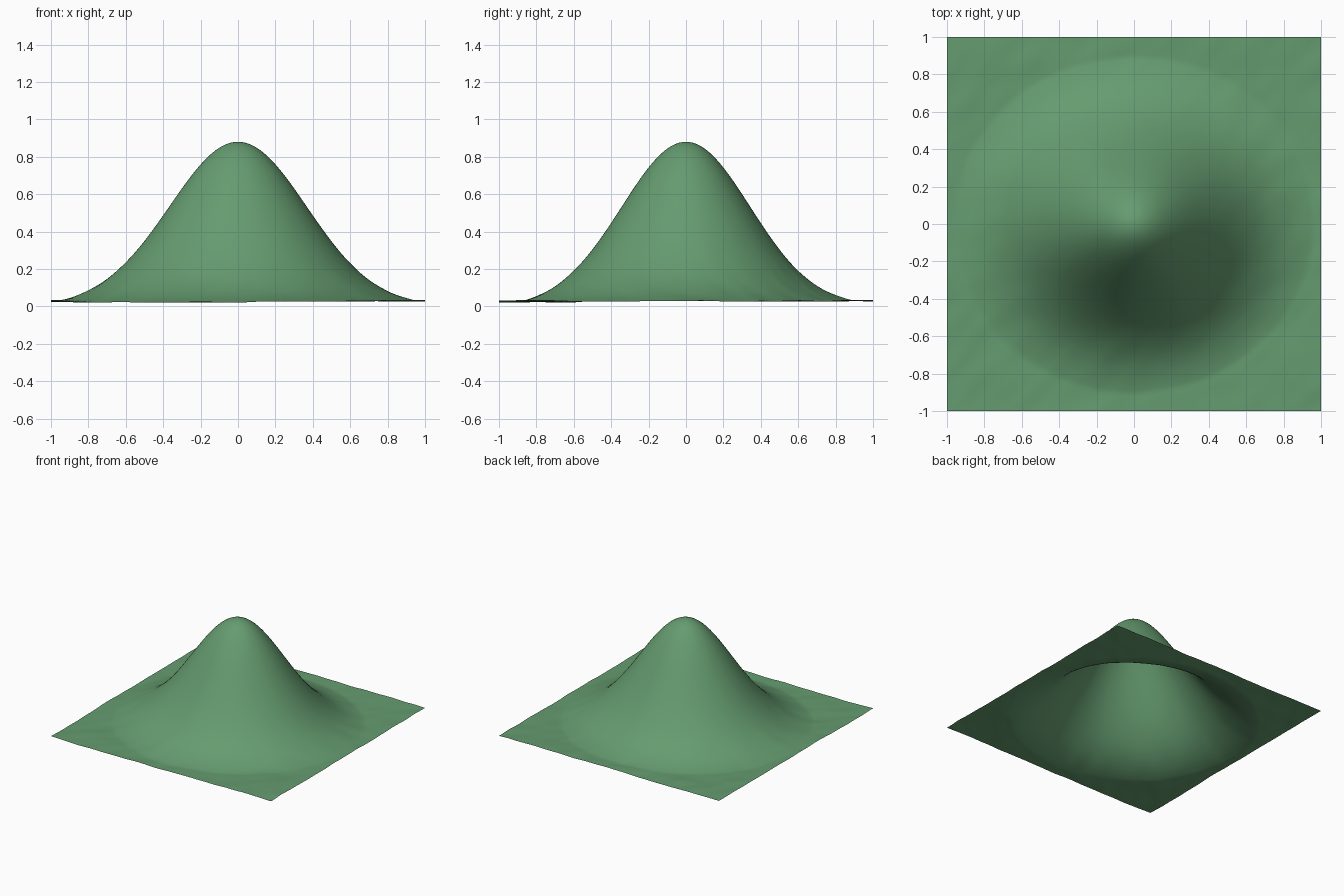
import bpy, bmesh, math
from mathutils import Vector, noise

if "Cube" in bpy.data.objects:
    bpy.data.objects.remove(bpy.data.objects["Cube"])

SEGMENTS = 128
PEAK = 0.88


def ripple(x, y):
    # Gentle ground noise, stretched along the diagonal
    u, v = (x + y) * 0.71, (y - x) * 0.71
    return (0.011 * noise.noise(Vector((u * 1.6 + 3, v * 2.6, 0.4)))
            + 0.005 * noise.noise(Vector((u * 5, v * 9, 2.7))))


def height(x, y):
    # Bell-shaped hill, slightly wider in x, rising out of rippled ground
    hill = PEAK * math.exp(-x * x / 0.27 - y * y / 0.235)
    wobble = ripple(x, y)
    rough = min(1.0, (x * x + y * y) / 0.5)
    return max(0.0, 0.029 + wobble, hill + wobble * rough * 0.7)


# Terrain sheet
bm = bmesh.new()
bmesh.ops.create_grid(bm, x_segments=SEGMENTS, y_segments=SEGMENTS, size=1)
for v in bm.verts:
    v.co.z = height(v.co.x, v.co.y)
for f in bm.faces:
    f.smooth = True
mesh = bpy.data.meshes.new("hill_terrain")
bm.to_mesh(mesh)
bm.free()
terrain = bpy.data.objects.new("hill_terrain", mesh)
bpy.context.collection.objects.link(terrain)

# Green ground colour
green = bpy.data.materials.new("grass_green")
green.diffuse_color = (0.13, 0.33, 0.16, 1)
green.use_nodes = True
green.node_tree.nodes["Principled BSDF"].inputs["Base Color"].default_value = green.diffuse_color
mesh.materials.append(green)
